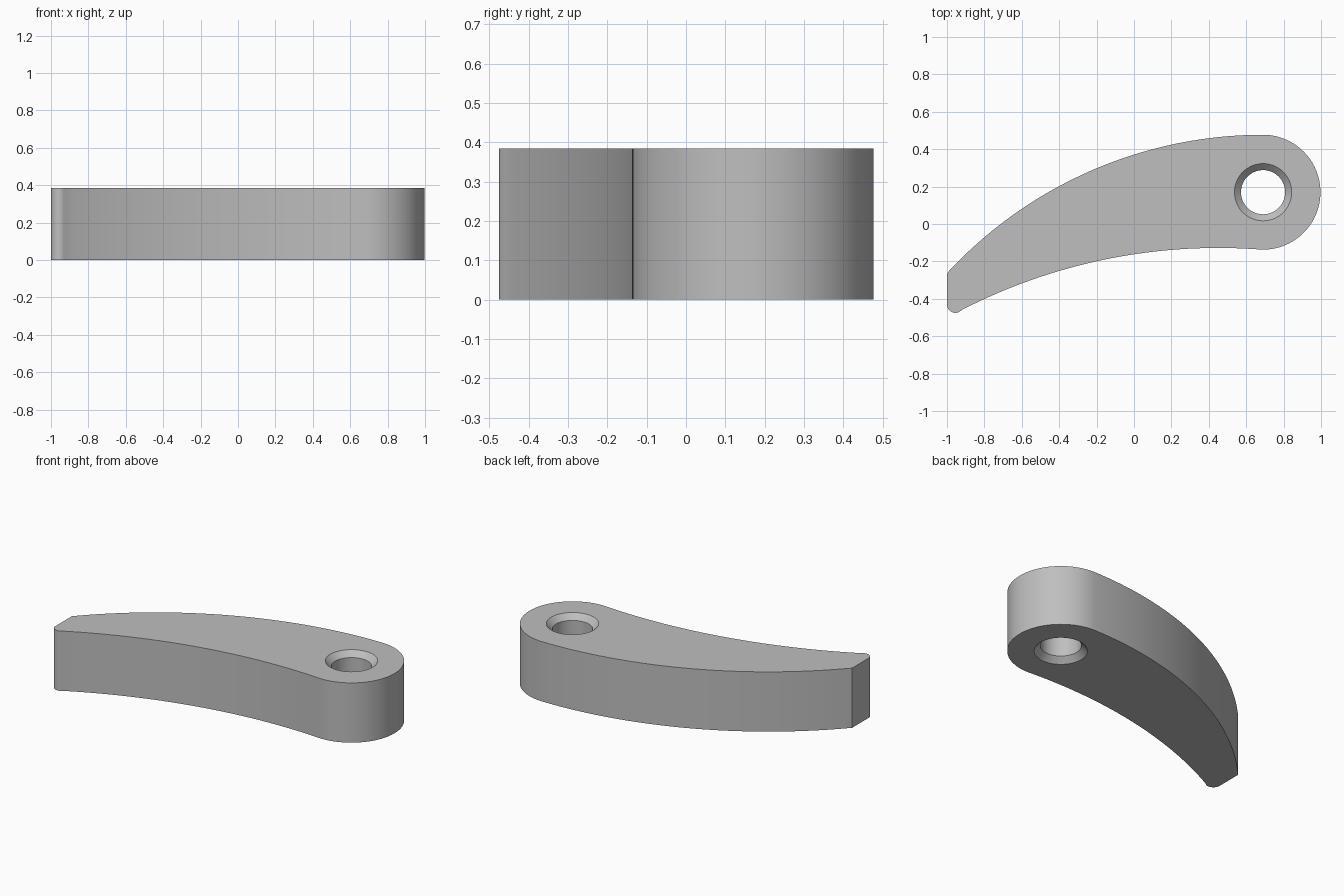
import bpy
import bmesh
from math import sin, cos, asin, radians, pi

if "Cube" in bpy.data.objects:
    bpy.data.objects.remove(bpy.data.objects["Cube"])

HEIGHT = 0.385
HEAD = (0.69, 0.17)
HEAD_R = 0.307
HOLE_R, CHAMFER = 0.118, 0.035


def arc(center, radius, start, end, steps):
    """Points along a circular arc, angles in radians."""
    angles = [start + (end - start) * i / steps for i in range(steps + 1)]
    return [(center[0] + radius * cos(a), center[1] + radius * sin(a)) for a in angles]


def add_loop(bm, points, z):
    """Closed ring of edges at one height."""
    verts = [bm.verts.new((x, y, z)) for x, y in points]
    for a, b in zip(verts, verts[1:] + verts[:1]):
        bm.edges.new((a, b))
    return verts


def bridge(bm, lower, upper):
    """Wall of quads between two matching rings."""
    n = len(lower)
    for i in range(n):
        j = (i + 1) % n
        bm.faces.new((lower[i], lower[j], upper[j], upper[i]))


def ring_edges(bm, verts):
    return [bm.edges.get((a, b)) for a, b in zip(verts, verts[1:] + verts[:1])]


# Outline: rounded head, long back arc, rounded tip, inner arc
back_r, inner_r, tip_r = 2.3, 3.0, 0.045
back_center = (HEAD[0], HEAD[1] + HEAD_R - back_r)
inner_center = (0.45, -0.128 - inner_r)
outline = arc(HEAD, HEAD_R, -pi / 2, pi / 2, 48)
outline += arc(back_center, back_r, pi / 2, pi / 2 + asin(1.69 / back_r), 40)[1:]
outline += arc((-0.955, -0.43), tip_r, pi, radians(297), 10)
outline += arc(inner_center, inner_r, pi / 2 + asin(1.37 / inner_r),
               pi / 2 - asin(0.22 / inner_r), 40)

# Lever body with a through hole chamfered at both ends
bm = bmesh.new()
outer = [add_loop(bm, outline, z) for z in (0, HEIGHT)]
bridge(bm, *outer)

profile = [(HOLE_R + CHAMFER, 0), (HOLE_R, CHAMFER),
           (HOLE_R, HEIGHT - CHAMFER), (HOLE_R + CHAMFER, HEIGHT)]
bore = [add_loop(bm, arc(HEAD, r, 0, 2 * pi, 64)[:-1], z) for r, z in profile]
for lower, upper in zip(bore, bore[1:]):
    bridge(bm, lower, upper)

for rim, hole in ((outer[0], bore[0]), (outer[1], bore[-1])):
    bmesh.ops.triangle_fill(bm, use_beauty=True,
                            edges=ring_edges(bm, rim) + ring_edges(bm, hole))
bmesh.ops.recalc_face_normals(bm, faces=bm.faces)

mesh = bpy.data.meshes.new("lever_body")
bm.to_mesh(mesh)
bm.free()
lever = bpy.data.objects.new("lever_body", mesh)
bpy.context.collection.objects.link(lever)

# Plain grey material
grey = bpy.data.materials.new("light_grey")
grey.use_nodes = True
color = (0.52, 0.52, 0.52, 1)
grey.diffuse_color = color
grey.node_tree.nodes["Principled BSDF"].inputs["Base Color"].default_value = color
mesh.materials.append(grey)

# Smooth curved walls, sharp rims
bpy.ops.object.select_all(action="DESELECT")
lever.select_set(True)
bpy.context.view_layer.objects.active = lever
bpy.ops.object.shade_smooth_by_angle(angle=radians(30))
